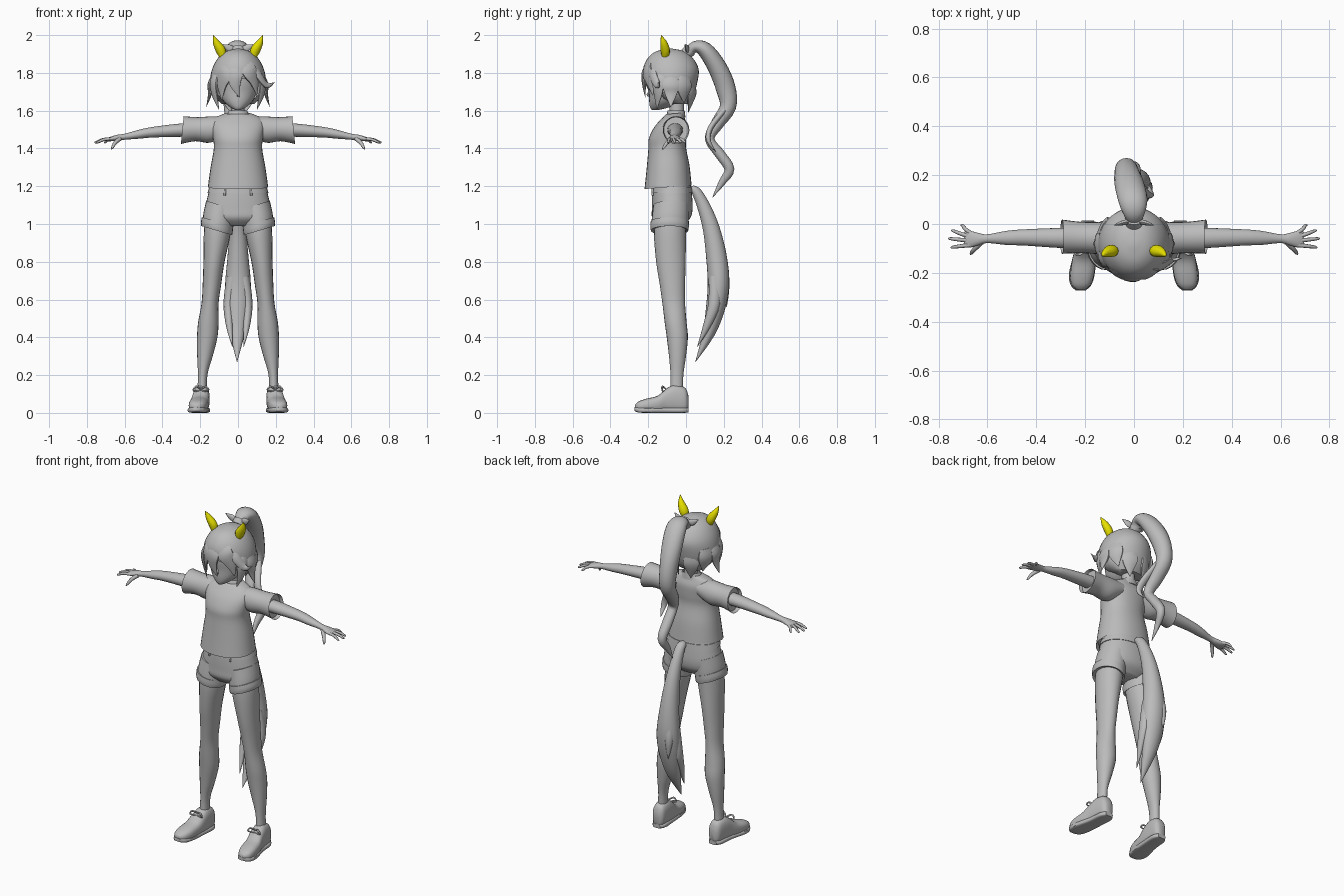
import bpy, bmesh, math
from mathutils import Vector

X, Y, Z = Vector((1, 0, 0)), Vector((0, 1, 0)), Vector((0, 0, 1))


def material(name, rgb):
    m = bpy.data.materials.new(name)
    m.diffuse_color = (*rgb, 1)
    return m


GREY = material("plain_grey", (0.5, 0.5, 0.5))
YELLOW = material("ear_yellow", (0.8, 0.75, 0.0))


def spline(pts, k):
    """Catmull-Rom resampling of rows (x, y, z, radius_a, radius_b)."""
    out = []
    n = len(pts)
    for i in range(n - 1):
        p0, p1, p2, p3 = (pts[max(i - 1, 0)], pts[i], pts[i + 1], pts[min(i + 2, n - 1)])
        for s in range(k):
            t = s / k
            out.append([0.5 * (2 * b + (c - a) * t + (2 * a - 5 * b + 4 * c - d) * t * t
                               + (3 * b - a - 3 * c + d) * t ** 3)
                        for a, b, c, d in zip(p0, p1, p2, p3)])
    out.append(list(pts[-1]))
    return out


def tube(name, pts, ref=X, plane=None, mirror=False, mat=GREY, segs=20, k=4,
         power=2.0, lip=None, cut=None):
    """Loft ellipses along a path. ref: direction of radius_a, or 'head' for outward."""
    rows = spline(pts, k)
    cs = [Vector(r[:3]) for r in rows]
    bm = bmesh.new()
    rings = []
    for i, r in enumerate(rows):
        t = plane or cs[min(i + 1, len(cs) - 1)] - cs[max(i - 1, 0)]
        t = t.normalized()
        v = Vector((cs[i].x, cs[i].y + 0.08, 0.02)) if ref == 'head' else ref
        v = (v - t * v.dot(t)).normalized()
        w = t.cross(v)
        ring = []
        for j in range(segs):
            a = 2 * math.pi * j / segs
            c, s = math.cos(a), math.sin(a)
            c = math.copysign(abs(c) ** (2 / power), c)
            s = math.copysign(abs(s) ** (2 / power), s)
            ring.append(cs[i] + v * c * max(r[3], 0.001) + w * s * max(r[4], 0.001))
        rings.append(ring)
    # open hems turn inwards before closing
    if lip == 'start':
        rings.insert(0, [cs[0] + (p - cs[0]) * 0.92 + (cs[2] - cs[0]) * 0.6 for p in rings[0]])
    elif lip == 'end':
        rings.append([cs[-1] + (p - cs[-1]) * 0.92 + (cs[-3] - cs[-1]) * 0.6 for p in rings[-1]])
    vs = [[bm.verts.new(p) for p in ring] for ring in rings]
    for a, b in zip(vs, vs[1:]):
        for j in range(segs):
            bm.faces.new((a[j], a[(j + 1) % segs], b[(j + 1) % segs], b[j]))
    bm.faces.new(vs[0])
    bm.faces.new(vs[-1])
    bmesh.ops.recalc_face_normals(bm, faces=bm.faces)
    if cut:
        bmesh.ops.delete(bm, geom=[f for f in bm.faces if cut(f.calc_center_median())],
                         context='FACES')
    me = bpy.data.meshes.new(name)
    bm.to_mesh(me)
    bm.free()
    me.materials.append(mat)
    for p in me.polygons:
        p.use_smooth = True
    me.set_sharp_from_angle(angle=math.radians(50))
    ob = bpy.data.objects.new(name, me)
    bpy.context.collection.objects.link(ob)
    if mirror:
        ob.modifiers.new("mirror", 'MIRROR').use_mirror_merge = False
    return ob


# ---- shirt
tube("shirt_body", [(0, -.095, 1.195, .16, .125), (0, -.095, 1.30, .145, .114),
                    (0, -.10, 1.40, .128, .10), (0, -.097, 1.46, .133, .10),
                    (0, -.082, 1.52, .142, .086), (0, -.07, 1.56, .125, .062),
                    (0, -.06, 1.585, .07, .045)],
     plane=Vector((0, -.08, 1)), segs=32, power=2.2, lip='start')
tube("sleeve", [(.07, -.06, 1.515, .06, .05), (.14, -.058, 1.50, .065, .07),
                (.22, -.055, 1.502, .064, .064), (.295, -.052, 1.497, .07, .074)],
     ref=Y, plane=Vector((1, 0, .1)), mirror=True, lip='end', segs=24)
tube("collar", [(0, -.055, 1.565, .068, .052), (0, -.052, 1.60, .048, .045)],
     plane=Z, lip='end')

# ---- shorts with waistband, loops and turned-up cuffs
tube("shorts_hips", [(0, -.075, 1.21, .146, .10), (0, -.074, 1.15, .16, .106),
                     (0, -.073, 1.08, .174, .108), (0, -.078, 1.03, .165, .10),
                     (0, -.08, .99, .10, .06)], plane=Z, segs=32, power=2.2)
tube("waistband", [(0, -.075, 1.165, .161, .109), (0, -.075, 1.195, .153, .106)],
     plane=Z, segs=32, power=2.2)
tube("belt_loop", [(.07, -.178, 1.15, .006, .006), (.068, -.176, 1.20, .006, .006)],
     plane=Z, mirror=True, segs=8)
tube("shorts_leg", [(.092, -.078, 1.10, .08, .095), (.103, -.083, 1.03, .084, .098),
                    (.108, -.086, .98, .083, .098)],
     plane=Vector((-.3, 0, 1)), mirror=True, segs=24)
tube("shorts_cuff", [(.113, -.087, .965, .085, .099), (.112, -.087, .985, .088, .102),
                     (.109, -.086, 1.012, .086, .102)],
     plane=Vector((-.3, 0, 1)), mirror=True, lip='start', segs=24)

# ---- legs and shoes
tube("leg", [(.105, -.08, 1.05, .068, .083), (.11, -.085, .95, .071, .085),
             (.127, -.08, .80, .056, .078), (.138, -.072, .68, .049, .067),
             (.148, -.065, .58, .045, .06), (.157, -.055, .48, .054, .058),
             (.163, -.046, .40, .054, .056), (.175, -.045, .30, .041, .045),
             (.187, -.048, .20, .025, .034), (.19, -.05, .10, .026, .034)],
     plane=Z, mirror=True)
tube("shoe", [(.19, .013, .055, .02, .035), (.19, -.005, .068, .037, .065),
              (.193, -.06, .074, .043, .074), (.197, -.105, .065, .046, .063),
              (.205, -.15, .047, .049, .044), (.212, -.21, .039, .049, .036),
              (.217, -.25, .034, .038, .027), (.218, -.27, .03, .016, .014)],
     plane=Y, mirror=True, power=2.6)
tube("sole", [(.19, .014, .014, .025, .012), (.191, -.02, .014, .043, .014),
              (.197, -.10, .014, .045, .014), (.213, -.20, .014, .053, .014),
              (.217, -.25, .016, .042, .014), (.218, -.272, .02, .02, .01)],
     plane=Y, mirror=True, power=4, segs=16)
for s in (-1, 1):
    tube("lace_bow", [(.196, -.105, .125, .004, .004), (.196 + s * .025, -.125, .14, .005, .005),
                      (.196 + s * .04, -.125, .118, .004, .004),
                      (.198, -.115, .116, .004, .004)], ref=Y, mirror=True, segs=8)

# ---- arms and hands
tube("arm", [(.18, -.057, 1.497, .042, .036), (.30, -.057, 1.497, .041, .035),
             (.45, -.055, 1.486, .033, .028), (.52, -.057, 1.476, .029, .024),
             (.60, -.06, 1.462, .018, .016), (.64, -.062, 1.456, .026, .016),
             (.675, -.062, 1.45, .035, .012), (.695, -.062, 1.446, .03, .008)],
     ref=Y, plane=X, mirror=True)
for y0, x1, y1 in ((-.036, .71, -.006), (-.052, .748, -.028), (-.068, .76, -.06),
                   (-.086, .75, -.095)):
    tube("finger", [(.67, y0, 1.451, .009, .009),
                    ((.67 + x1) / 2, (y0 + y1) / 2, 1.447, .008, .008),
                    (x1 - .008, y1, 1.433, .006, .006), (x1, y1, 1.43, .002, .002)],
         ref=Y, mirror=True, segs=8)
tube("thumb", [(.625, -.075, 1.452, .012, .012), (.65, -.10, 1.43, .01, .01),
               (.665, -.118, 1.405, .007, .007), (.67, -.125, 1.395, .002, .002)],
     ref=Y, mirror=True, segs=8)

# ---- neck and head
tube("neck", [(0, -.05, 1.52, .045, .045), (0, -.048, 1.58, .036, .038),
              (0, -.055, 1.68, .036, .042)], plane=Z)
tube("head", [(0, -.165, 1.603, .012, .015), (0, -.14, 1.618, .042, .05),
              (0, -.115, 1.65, .077, .08), (0, -.10, 1.70, .099, .096),
              (0, -.09, 1.76, .108, .112), (0, -.085, 1.84, .10, .11),
              (0, -.085, 1.89, .05, .06)], plane=Z, segs=28)
tube("nose", [(0, -.19, 1.705, .006, .004), (0, -.203, 1.685, .006, .006),
              (0, -.188, 1.675, .004, .004)], segs=8)

# ---- hair cap, open around the face
tube("hair_cap", [(0, -.035, 1.635, .085, .045), (0, -.065, 1.68, .128, .105),
                  (0, -.078, 1.75, .147, .138), (0, -.08, 1.82, .137, .147),
                  (0, -.083, 1.88, .105, .118), (0, -.083, 1.915, .062, .073),
                  (0, -.083, 1.928, .012, .012)],
     plane=Z, segs=36, cut=lambda c: c.y < -.12 and c.z < 1.77)


def lock(name, pts, width, thick=.014, mirror=False):
    """Flat pointed strand lying on the head."""
    taper = [.55, 1, .75, .03] if len(pts) == 4 else [.7, 1, .03]
    tube(name, [(*p, thick * f, width * f) for p, f in zip(pts, taper)],
         ref='head', mirror=mirror, segs=10)


lock("fringe_centre", [(.01, -.17, 1.89), (-.01, -.218, 1.81), (-.015, -.222, 1.74),
                       (.01, -.215, 1.67)], .04)
lock("fringe_left", [(0, -.17, 1.89), (-.055, -.205, 1.81), (-.085, -.188, 1.74),
                     (-.085, -.178, 1.655)], .045)
lock("fringe_right", [(.02, -.17, 1.89), (.055, -.205, 1.82), (.085, -.19, 1.76),
                      (.10, -.175, 1.68)], .045)
lock("fringe_flick", [(.04, -.165, 1.88), (.10, -.175, 1.80), (.15, -.15, 1.735),
                      (.195, -.14, 1.75)], .025)
lock("temple_lock", [(.10, -.13, 1.83), (.128, -.145, 1.76), (.125, -.148, 1.69),
                     (.10, -.155, 1.605)], .035, mirror=True)
lock("side_lock", [(.12, -.08, 1.81), (.147, -.08, 1.74), (.148, -.08, 1.69),
                   (.168, -.08, 1.62)], .045, mirror=True)
lock("rear_side_lock", [(.12, -.01, 1.78), (.125, -.01, 1.72), (.105, -.01, 1.64)],
     .045, mirror=True)
lock("nape_lock", [(.05, .035, 1.74), (.055, .03, 1.68), (.04, .012, 1.59)],
     .045, mirror=True)

# ---- pointed ears
tube("ear", [(.08, -.11, 1.885, .018, .018), (.092, -.11, 1.92, .027, .024),
             (.115, -.118, 1.96, .018, .018), (.131, -.132, 2.0, .001, .001)],
     ref=Vector((1, .5, 0)), mirror=True, mat=YELLOW, segs=12)

# ---- ponytail with bow
tube("ponytail", [(0, .01, 1.90, .025, .025), (0, .045, 1.937, .045, .03),
                  (-.005, .10, 1.922, .06, .042), (-.02, .165, 1.83, .06, .05),
                  (-.03, .21, 1.72, .05, .052), (-.03, .222, 1.62, .045, .043),
                  (-.02, .165, 1.53, .04, .034), (0, .125, 1.45, .03, .025),
                  (0, .18, 1.37, .03, .027), (0, .23, 1.29, .025, .026),
                  (-.01, .19, 1.22, .015, .018), (-.01, .14, 1.14, .001, .001)])
tube("ponytail_strand", [(0, .20, 1.60, .02, .015), (.04, .13, 1.51, .022, .014),
                         (.065, .12, 1.44, .018, .012), (.06, .16, 1.38, .001, .001)], segs=12)
tube("hair_tie", [(0, .0, 1.90, .034, .032), (0, .022, 1.922, .038, .035)])
tube("hair_bow", [(.01, .01, 1.915, .012, .008), (.045, .005, 1.93, .02, .01),
                  (.08, -.005, 1.95, .002, .002)], ref=Z, mirror=True, segs=10)

# ---- long tail ending in several points
tube("tail", [(0, .01, 1.175, .02, .018), (0, .05, 1.175, .027, .025),
              (0, .095, 1.09, .033, .035), (0, .135, .97, .043, .045),
              (0, .162, .82, .056, .055), (0, .172, .68, .068, .057),
              (-.002, .155, .55, .062, .05), (-.004, .12, .42, .04, .032),
              (-.005, .05, .27, .001, .001)], segs=24)
tube("tail_side_tip", [(.03, .15, .72, .03, .03), (.05, .15, .58, .027, .032),
                       (.045, .11, .46, .018, .02), (.03, .06, .35, .001, .001)],
     mirror=True, segs=12)
tube("tail_rear_tip", [(-.02, .18, .78, .025, .03), (-.03, .205, .67, .025, .025),
                       (-.03, .215, .56, .001, .001)], segs=12)
